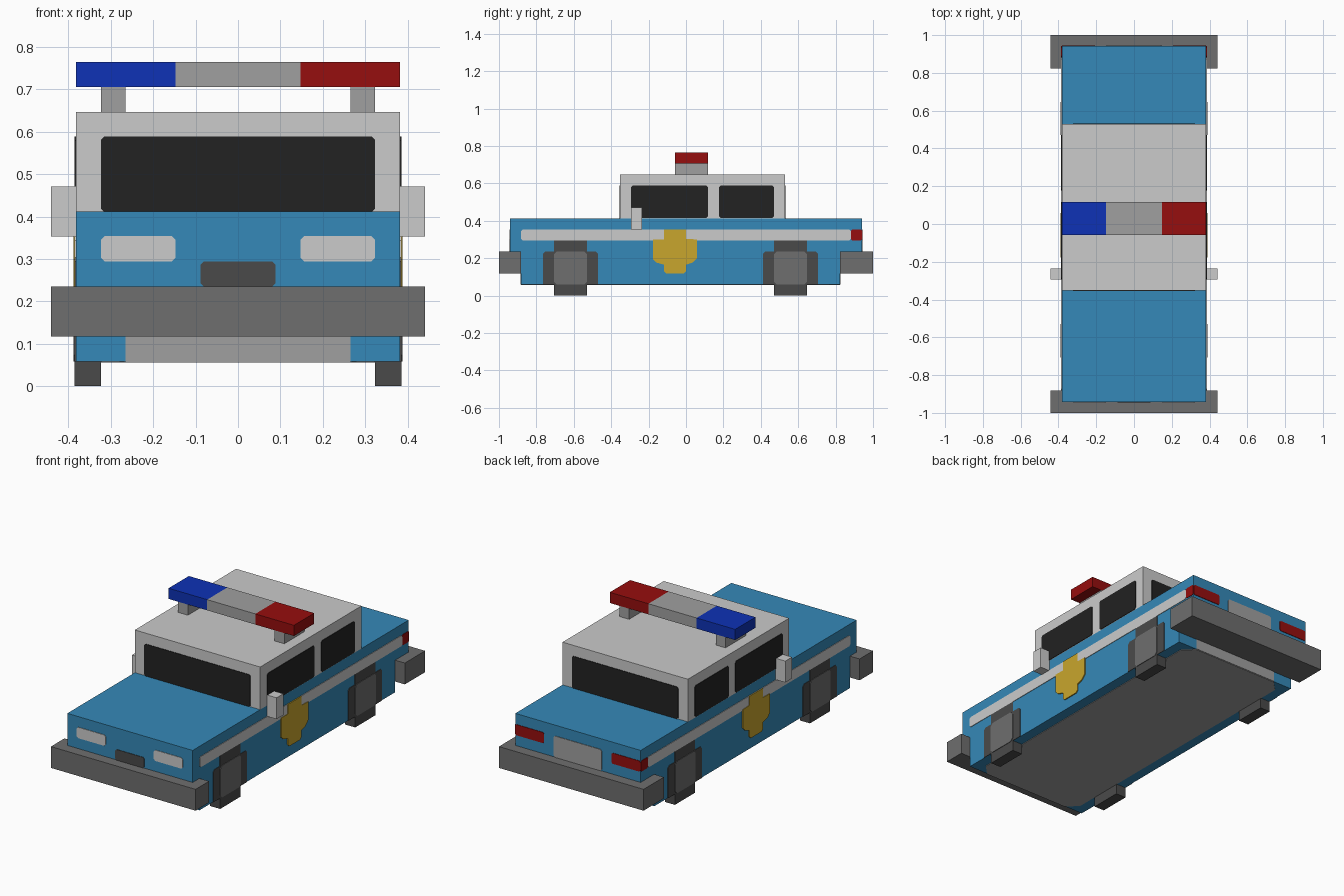
import bpy, bmesh
from mathutils import Vector

if "Cube" in bpy.data.objects:
    bpy.data.objects.remove(bpy.data.objects["Cube"])

U = 1 / 17          # block size the whole model is based on
T = 0.003           # thickness of painted plates


def mat(name, r, g, b):
    m = bpy.data.materials.new(name)
    lin = [(c / 255 / 12.92) if c < 11 else ((c / 255 + 0.055) / 1.055) ** 2.4 for c in (r, g, b)]
    m.diffuse_color = (*lin, 1)
    m.use_nodes = True
    m.node_tree.nodes["Principled BSDF"].inputs["Base Color"].default_value = m.diffuse_color
    return m


BLUE = mat("body blue", 53, 137, 184)
WHITE = mat("white", 203, 203, 203)
GLASS = mat("window black", 34, 34, 34)
STEEL = mat("bumper grey", 110, 110, 110)
LIGHT = mat("light grey", 160, 160, 160)
TYRE = mat("tyre grey", 74, 74, 74)
RED = mat("lamp red", 150, 14, 14)
LAMP = mat("lamp blue", 14, 50, 182)
GOLD = mat("badge gold", 201, 166, 45)


def prism(name, pts, axis, lo, hi, material):
    """Extrude a 2D outline (in blocks) along an axis, between lo and hi (in blocks)."""
    def place(p, d):
        v = {"x": (d, p[0], p[1]), "y": (p[0], d, p[1]), "z": (p[0], p[1], d)}[axis]
        return Vector(v) * U
    bm = bmesh.new()
    a = [bm.verts.new(place(p, lo)) for p in pts]
    b = [bm.verts.new(place(p, hi)) for p in pts]
    bm.faces.new(a)
    bm.faces.new(b[::-1])
    for i in range(len(pts)):
        j = (i + 1) % len(pts)
        bm.faces.new((a[i], a[j], b[j], b[i]))
    bmesh.ops.recalc_face_normals(bm, faces=bm.faces)
    me = bpy.data.meshes.new(name)
    bm.to_mesh(me)
    bm.free()
    me.materials.append(material)
    ob = bpy.data.objects.new(name, me)
    bpy.context.collection.objects.link(ob)
    return ob


def rect(a0, a1, b0, b1, c=0.0):
    """Rectangle outline, with corners cut by c."""
    if not c:
        return [(a0, b0), (a1, b0), (a1, b1), (a0, b1)]
    return [(a0 + c, b0), (a1 - c, b0), (a1, b0 + c), (a1, b1 - c),
            (a1 - c, b1), (a0 + c, b1), (a0, b1 - c), (a0, b0 + c)]


def box(name, x0, x1, y0, y1, z0, z1, material):
    return prism(name, rect(x0, x1, y0, y1), "z", z0, z1, material)


def plate(name, pts, axis, surface, sign, material, layer=1):
    """Thin painted plate lying on a surface."""
    return prism(name, pts, axis, surface, surface + sign * layer * T / U, material)


# Body shell, stepped in above the bumpers
body = [(-15, 1), (14, 1), (14, 3), (16, 3), (16, 7), (-16, 7), (-16, 3), (-15, 3)]
prism("body", body, "x", -6.5, 6.5, BLUE)
box("cabin", -6.5, 6.5, -6, 9, 7, 11, WHITE)

# Bumpers
box("front_bumper", -7.5, 7.5, -17, -15, 2, 4, STEEL)
box("rear_bumper", -7.5, 7.5, 14, 17, 2, 4, STEEL)

# Roof light bar
box("light_bar_middle", -2.5, 2.5, -1, 2, 12, 13, LIGHT)
box("light_bar_blue", -6.5, -2.5, -1, 2, 12, 13, LAMP)
box("light_bar_red", 2.5, 6.5, -1, 2, 12, 13, RED)

# Floor panel and lower skirts
plate("floor_panel", rect(-5.5, 5.5, -15, 14, 1), "z", 1, -1, LIGHT)
plate("front_skirt", rect(-4.5, 4.5, 1, 2), "y", -15, -1, LIGHT)
plate("rear_skirt", rect(-4.5, 4.5, 1, 2), "y", 14, 1, LIGHT)

# Windscreens, grille and number plate panel
plate("front_window", rect(-5.5, 5.5, 7, 10, 0.12), "y", -6, -1, GLASS)
plate("rear_window", rect(-5.5, 5.5, 7, 10, 0.12), "y", 9, 1, GLASS)
plate("grille", rect(-1.5, 1.5, 4, 5, 0.12), "y", -16, -1, TYRE)
plate("rear_panel", rect(-2.5, 2.5, 4, 6, 0.15), "y", 16, 1, LIGHT)

badge = [(-1.8, 2), (-0.2, 2), (0, 2.2), (0, 2.8), (0.6, 3), (1, 3.4), (1, 5.1),
         (0, 5.15), (0, 6), (-2, 6), (-2, 5.1), (-3, 5.1), (-3, 3.3), (-2.7, 3),
         (-2, 2.8), (-2, 2.2)]

# Everything repeated on the left and right
for side, s in (("left", -1), ("right", 1)):
    e = 6.5 * s
    box(side + "_light_bar_post", 4.5 * s, 5.5 * s, -1, 2, 11, 12, LIGHT)
    box(side + "_mirror", e, 7.5 * s, -5, -4, 6, 8, WHITE)

    # Side glass, stripe and badge
    plate(side + "_front_side_window", rect(-5, 2, 7.05, 10, 0.15), "x", e, s, GLASS)
    plate(side + "_rear_side_window", rect(3, 8, 7.05, 10, 0.15), "x", e, s, GLASS)
    plate(side + "_stripe", rect(-15, 15, 5, 6, 0.15), "x", e, s, WHITE)
    plate(side + "_badge", badge, "x", e, s, GOLD, 2)

    # Lamps, the rear ones wrapping round the corner
    x0, x1 = sorted((2.5 * s, 5.5 * s))
    plate(side + "_headlight", rect(x0, x1, 5, 6.02, 0.15), "y", -16, -1, WHITE)
    x0, x1 = sorted((3.5 * s, e))
    plate(side + "_tail_light", rect(x0, x1, 5, 6, 0.12), "y", 16, 1, RED)
    plate(side + "_tail_light_side", rect(15, 16, 5, 6, 0.1), "x", e, s, RED)

    # Wheels: block foot below the body, tyre outline and hub on the side
    for end, y in (("front", -10.5), ("rear", 9.5)):
        n = side + "_" + end
        box(n + "_wheel", 5.5 * s, e, y - 1.5, y + 1.5, 0, 1, TYRE)
        tyre = [(y - 1.5, 0), (y + 1.5, 0), (y + 1.5, 1), (y + 2.5, 1), (y + 2.5, 3.8), (y + 2.3, 4),
                (y + 1.5, 4), (y + 1.5, 5), (y - 1.5, 5), (y - 1.5, 4), (y - 2.3, 4), (y - 2.5, 3.8),
                (y - 2.5, 1), (y - 1.5, 1)]
        plate(n + "_tyre_side", tyre, "x", e, s, TYRE)
        plate(n + "_hub", rect(y - 1.5, y + 1.5, 1, 4, 0.25), "x", e, s, STEEL, 2)
